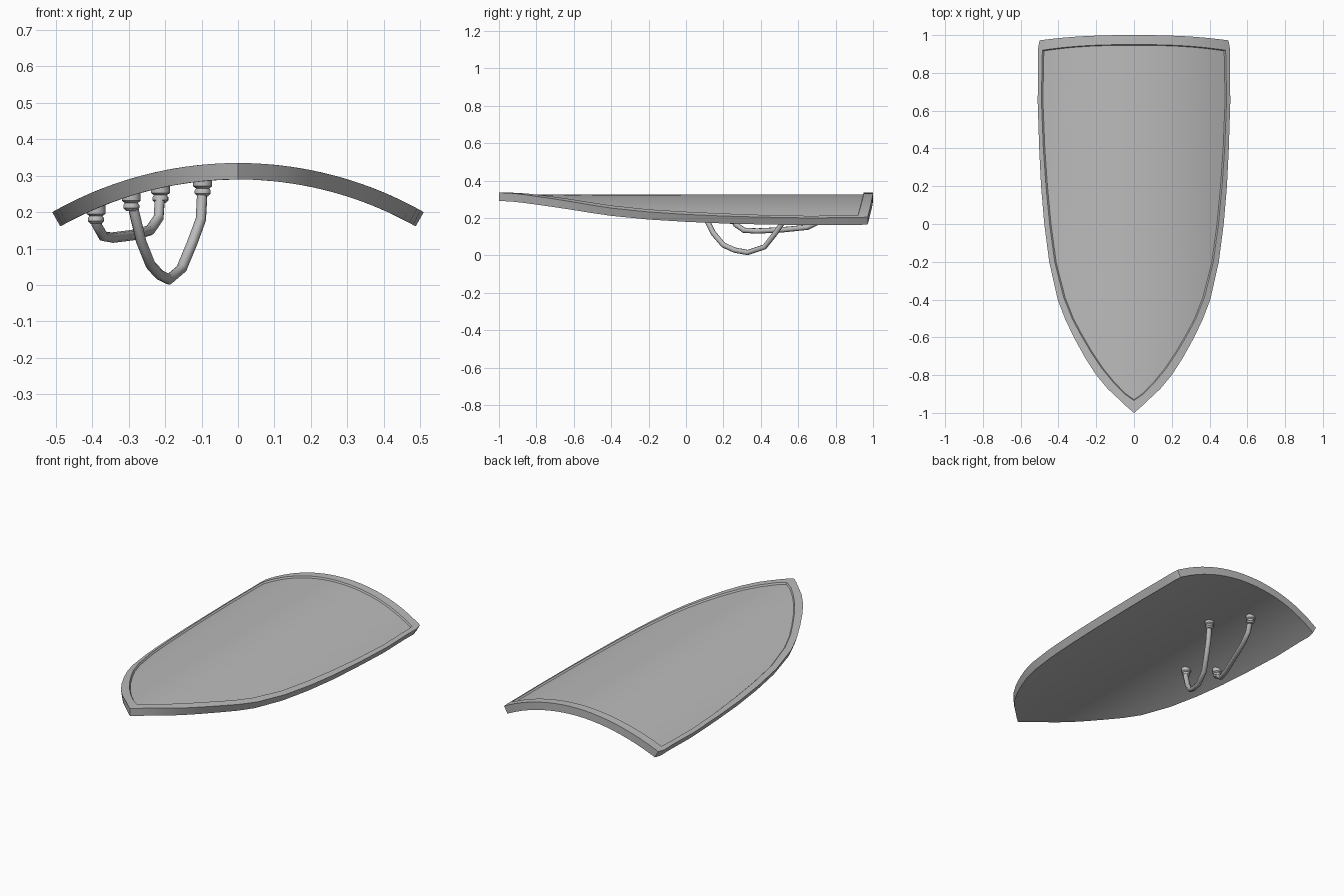
import bpy, bmesh, math
from mathutils import Vector

if "Cube" in bpy.data.objects:
    bpy.data.objects.remove(bpy.data.objects["Cube"])

RADIUS, THICK, PEAK = 1.031, 0.045, 0.335
AXIS_Z = PEAK - RADIUS          # shield is bent around an axis along y
COLS = 20

grey = bpy.data.materials.new("plain grey")
grey.use_nodes = True
COLOUR = (0.5, 0.5, 0.5, 1)
grey.diffuse_color = COLOUR
grey.node_tree.nodes["Principled BSDF"].inputs["Base Color"].default_value = COLOUR


def finish(name, bm, angle=35):
    mesh = bpy.data.meshes.new(name)
    bmesh.ops.recalc_face_normals(bm, faces=bm.faces)
    bm.to_mesh(mesh)
    bm.free()
    mesh.materials.append(grey)
    mesh.polygons.foreach_set("use_smooth", [True] * len(mesh.polygons))
    mesh.set_sharp_from_angle(angle=math.radians(angle))
    obj = bpy.data.objects.new(name, mesh)
    bpy.context.collection.objects.link(obj)
    return obj


def bent(x, y):
    return Vector((x, y, AXIS_Z + math.sqrt(RADIUS ** 2 - x * x)))


# Shield body: rim half-width and y, then panel half-width and y, per row
rows = [
    (0.508, 0.93, 0.485, 0.92), (0.507, 0.85, 0.487, 0.85), (0.51, 0.65, 0.49, 0.65),
    (0.502, 0.4, 0.48, 0.4), (0.492, 0.2, 0.466, 0.2), (0.475, 0, 0.447, 0),
    (0.449, -0.2, 0.42, -0.2), (0.404, -0.4, 0.372, -0.39), (0.362, -0.51, 0.328, -0.5),
    (0.313, -0.61, 0.28, -0.59), (0.258, -0.71, 0.227, -0.68), (0.2, -0.8, 0.17, -0.765),
    (0.14, -0.872, 0.11, -0.838), (0.083, -0.925, 0.05, -0.9), (0.04, -0.966, 0, -0.935),
]
us = [2 * i / COLS - 1 for i in range(COLS + 1)]


def bow(u):
    return 1 - abs(u) ** 2.5


grid = [[(-0.5, 0.972)] + [(u * 0.485, 0.974 + 0.026 * bow(u)) for u in us] + [(0.5, 0.972)]]
for k, (ow, oy, iw, iy) in enumerate(rows):
    lift = 0.03 if k == 0 else 0.0
    grid.append([(-ow, oy)] + [(u * iw, iy + lift * bow(u)) for u in us] + [(ow, oy)])
grid.append([(0, -1)] * (COLS + 3))

bm = bmesh.new()
cache = {}


def vert(p):
    key = (round(p[0], 5), round(p[1], 5))
    if key not in cache:
        cache[key] = bm.verts.new(bent(*p))
    return cache[key]


panel = []
for r in range(len(grid) - 1):
    for c in range(COLS + 2):
        corners = [grid[r][c], grid[r + 1][c], grid[r + 1][c + 1], grid[r][c + 1]]
        loop = list(dict.fromkeys(vert(p) for p in corners))
        if len(loop) < 3:
            continue
        face = bm.faces.new(loop)
        if 0 < r < len(grid) - 2 and 0 < c < COLS + 1:
            panel.append(face)

# Back surface, pushed inward towards the bending axis
back = bmesh.ops.extrude_face_region(bm, geom=bm.faces[:], use_keep_orig=True)
for v in back["geom"]:
    if isinstance(v, bmesh.types.BMVert):
        out = Vector((v.co.x, 0, v.co.z - AXIS_Z)).normalized()
        v.co -= out * THICK
bmesh.ops.recalc_face_normals(bm, faces=bm.faces)

# Sunken front panel inside the rim
bmesh.ops.inset_region(bm, faces=panel, thickness=0.004, depth=-0.01, use_even_offset=True)
finish("shield_body", bm)


# Grip and arm loop: round tubes with a turned mount at each end
def tube(name, points, radius=0.0145):
    curve = bpy.data.curves.new(name, "CURVE")
    curve.dimensions = "3D"
    curve.bevel_depth = radius
    curve.bevel_resolution = 2
    curve.use_fill_caps = True
    spline = curve.splines.new("POLY")
    spline.points.add(len(points) - 1)
    for point, co in zip(spline.points, points):
        point.co = (*co, 1)
    spline.use_smooth = True
    curve.materials.append(grey)
    bpy.context.collection.objects.link(bpy.data.objects.new(name, curve))


def mount(name, x, y, sides=16):
    z = AXIS_Z + math.sqrt((RADIUS - THICK) ** 2 - x * x)
    profile = [(0.026, 0.012), (0.026, -0.014), (0.018, -0.02), (0.022, -0.026),
               (0.022, -0.034), (0.014, -0.042)]
    bm = bmesh.new()
    rings = [[bm.verts.new((x + r * math.cos(a), y + r * math.sin(a), z + h))
              for a in (math.tau * i / sides for i in range(sides))] for r, h in profile]
    for lower, upper in zip(rings, rings[1:]):
        for i in range(sides):
            j = (i + 1) % sides
            bm.faces.new((lower[i], lower[j], upper[j], upper[i]))
    bm.faces.new(rings[0])
    bm.faces.new(rings[-1])
    finish(name, bm)


straps = {
    "hand_grip": [(-0.39, 0.25, 0.2), (-0.388, 0.265, 0.165), (-0.37, 0.31, 0.134),
                  (-0.345, 0.38, 0.13), (-0.29, 0.52, 0.137), (-0.242, 0.65, 0.15),
                  (-0.218, 0.725, 0.185), (-0.213, 0.75, 0.26)],
    "arm_loop": [(-0.293, 0.1, 0.24), (-0.285, 0.105, 0.2), (-0.266, 0.145, 0.12),
                 (-0.24, 0.2, 0.055), (-0.215, 0.26, 0.028), (-0.19, 0.33, 0.015),
                 (-0.155, 0.42, 0.045), (-0.126, 0.475, 0.115), (-0.102, 0.52, 0.18),
                 (-0.097, 0.535, 0.275)],
}
for name, points in straps.items():
    tube(name, points)
    mount(name + "_front_mount", *points[0][:2])
    mount(name + "_back_mount", *points[-1][:2])
